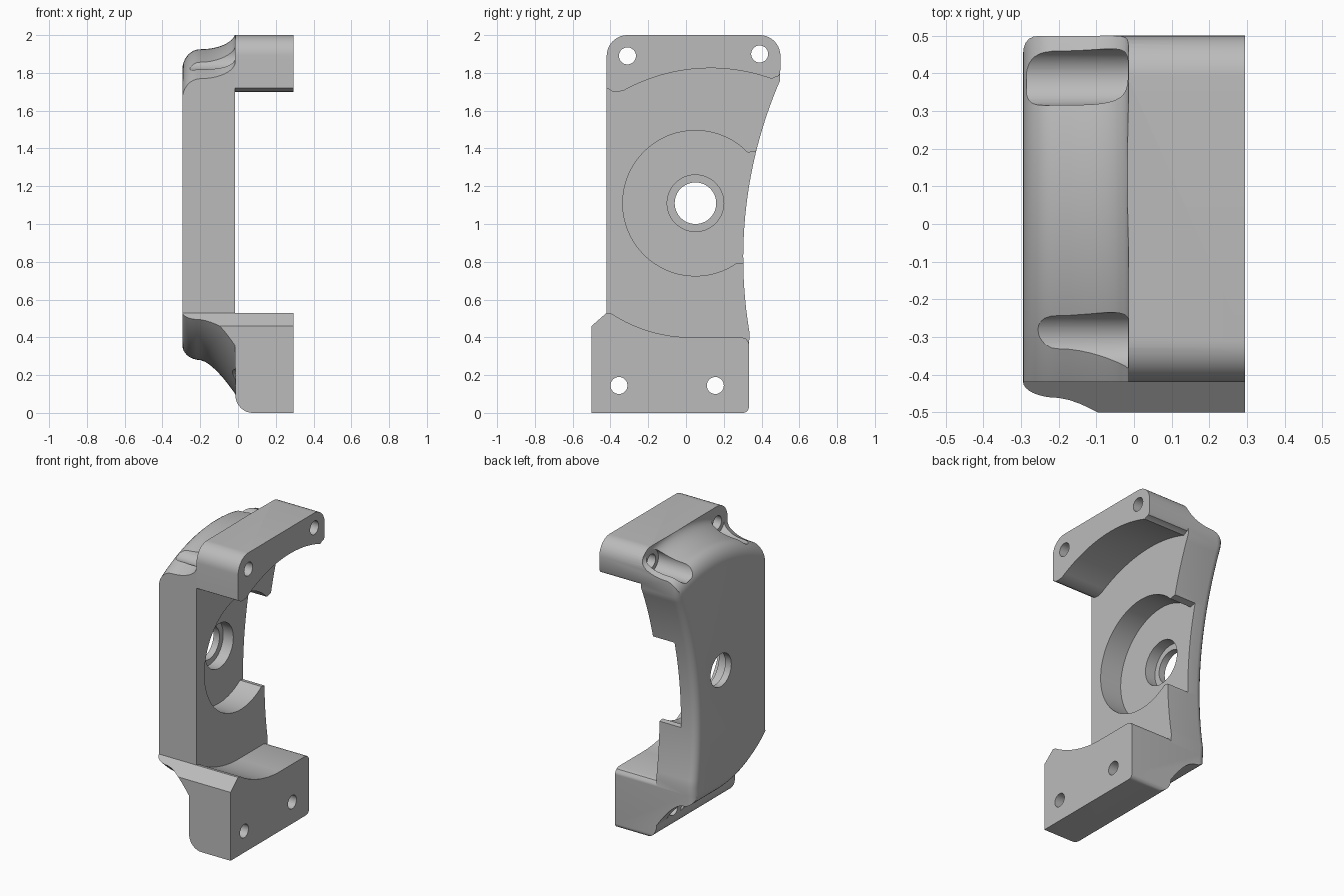
import bpy, bmesh
from math import sin, cos, pi, sqrt, radians

cube = bpy.data.objects.get("Cube")
if cube:
    bpy.data.objects.remove(cube, do_unlink=True)

BACK, SEAT, FRONT = -0.295, -0.015, 0.295   # x of rear face, mounting face, flange face


def finish(name, bm):
    bmesh.ops.recalc_face_normals(bm, faces=bm.faces)
    mesh = bpy.data.meshes.new(name)
    bm.to_mesh(mesh)
    bm.free()
    obj = bpy.data.objects.new(name, mesh)
    bpy.context.collection.objects.link(obj)
    return obj


def prism(outline, x0, x1):
    """Extrude a (y, z) outline along x."""
    bm = bmesh.new()
    face = bm.faces.new([bm.verts.new((x0, y, z)) for y, z in outline])
    ext = bmesh.ops.extrude_face_region(bm, geom=[face])
    moved = [v for v in ext["geom"] if isinstance(v, bmesh.types.BMVert)]
    bmesh.ops.translate(bm, verts=moved, vec=(x1 - x0, 0, 0))
    return bm


def arc(cy, cz, r, a0, a1, n):
    """Points on an arc, angles in degrees."""
    angles = [radians(a0 + (a1 - a0) * i / n) for i in range(n + 1)]
    return [(cy + r * cos(a), cz + r * sin(a)) for a in angles]


def combine(target, tool, operation):
    mod = target.modifiers.new("cut", "BOOLEAN")
    mod.operation, mod.solver, mod.object = operation, "EXACT", tool
    tool.hide_render = True
    bpy.context.view_layer.objects.active = target
    bpy.ops.object.modifier_apply(modifier=mod.name)
    bpy.data.objects.remove(tool, do_unlink=True)


def cut_outline(outline, x0, x1):
    combine(bracket, finish("cutter", prism(outline, x0, x1)), "DIFFERENCE")


def cut_round(y, z, r, x0, x1):
    cut_outline(arc(y, z, r, 0, 360, 48)[:-1], x0, x1)


# Full side silhouette, with the long concave edge on the +y side
concave = []
for i in range(33):
    z = 1.76 - 1.34 * i / 32
    concave.append((0.303 + 2.36 - sqrt(2.36 ** 2 - (z - 0.82) ** 2), z))
outline = [(-0.5, 0), (-0.5, 0.46), (-0.42, 0.53)]
outline += arc(-0.31, 1.89, 0.11, 180, 90, 10) + arc(0.39, 1.89, 0.11, 90, 0, 10)
outline += concave + [(0.333, 0.36)] + arc(0.303, 0.03, 0.03, 0, -90, 5)
bm = prism(outline, BACK, FRONT)

# Rounded rear edge along the concave side
rear = [e for e in bm.edges if all(v.co.x < BACK + 0.001 and v.co.y > 0.3
                                   and 0.02 < v.co.z < 1.9 for v in e.verts)]
bmesh.ops.bevel(bm, geom=rear, offset=0.05, segments=5, profile=0.5, affect="EDGES")
bracket = finish("mounting_bracket", bm)


# Arched roof and underside of the rear housing, lofted along x
def roof(y):
    return 0.875 + sqrt(1.05 ** 2 - (y - 0.13) ** 2)


def underside(y):
    d = min(y - 0.05, 0)
    return 1.0 - sqrt(0.72 ** 2 - d * d)


ys = [-0.55 + 1.1 * i / 40 for i in range(41)]
sections = [(-0.31, -0.11, 0.08)]
for i in range(9):
    a = pi / 2 * i / 8
    sections.append((-0.2 - 0.095 * cos(a), -0.11 * (1 - sin(a)), 0.08 * (1 - sin(a))))
for i in range(1, 11):
    b = pi / 2 * i / 10
    sections.append((-0.2 + 0.185 * sin(b), 0.09 * (1 - cos(b)), -0.18 * sin(b) ** 1.5))
rings = []
for x, up, down in sections:
    rings.append([(x, y, roof(y) + up) for y in ys]
                 + [(x, y, underside(y) + down) for y in reversed(ys)])

# Flange zone: open top, rounded lower rear edge
lower = [(SEAT + 0.001 + 0.094 * (1 - cos(a)), 0.095 * (1 - sin(a)) - 0.0005)
         for a in [pi / 2 * i / 8 for i in range(9)]] + [(0.082, -0.1), (0.4, -0.1)]
for x, z in lower:
    rings.append([(x, y, 2.1) for y in ys] + [(x, y, z) for y in reversed(ys)])
bm = bmesh.new()
loops = [[bm.verts.new(p) for p in ring] for ring in rings]
count = len(loops[0])
for a, b in zip(loops, loops[1:]):
    for i in range(count):
        j = (i + 1) % count
        bm.faces.new((a[i], a[j], b[j], b[i]))
bm.faces.new(loops[0])
bm.faces.new(loops[-1])
combine(bracket, finish("housing_envelope", bm), "INTERSECT")

# Opening between the two flanges, with arched ends
window = [(-0.7, 0.53), (-0.415, 0.53)]
window += arc(0.03, 1.18, 0.78, 237, 270, 16)
window += [(0.295, 0.4), (0.318, 0.392), (0.33, 0.375), (0.335, 0.36), (0.7, 0.36)]
window += [(0.7, 1.8), (0.5, 1.8), (0.49, 1.783), (0.465, 1.775)]
window += arc(0.13, 0.875, 0.95, 70, 119, 24)
window += [(-0.36, 1.7), (-0.39, 1.702), (-0.42, 1.72), (-0.7, 1.72)]
cut_outline(window, SEAT, 0.5)

# Round recess that breaks out through the concave edge
recess = arc(0.05, 1.11, 0.385, 44, 305, 64) + [(0.6, 0.74), (0.6, 1.43)]
cut_outline(recess, -0.175, 0.1)

# Stepped centre bore
cut_round(0.05, 1.11, 0.15, -0.25, 0.1)
cut_round(0.05, 1.11, 0.11, -0.5, 0.1)

# Bolt holes with clearance scoops behind them
for y, z, scoop in ((-0.31, 1.89, 0.075), (0.39, 1.9, 0.075),
                    (-0.355, 0.145, 0.085), (0.155, 0.145, 0.085)):
    cut_round(y, z, scoop, -0.285, SEAT - 0.0005)
    cut_round(y, z, 0.045, -0.28, 0.5)

# Single grey finish
grey = bpy.data.materials.new("plain_grey")
grey.use_nodes = True
colour = (0.5, 0.5, 0.5, 1)
grey.diffuse_color = colour
grey.node_tree.nodes["Principled BSDF"].inputs["Base Color"].default_value = colour
bracket.data.materials.clear()
bracket.data.materials.append(grey)

bpy.ops.object.select_all(action="DESELECT")
bracket.select_set(True)
bpy.context.view_layer.objects.active = bracket
bpy.ops.object.shade_smooth_by_angle(angle=radians(30))
